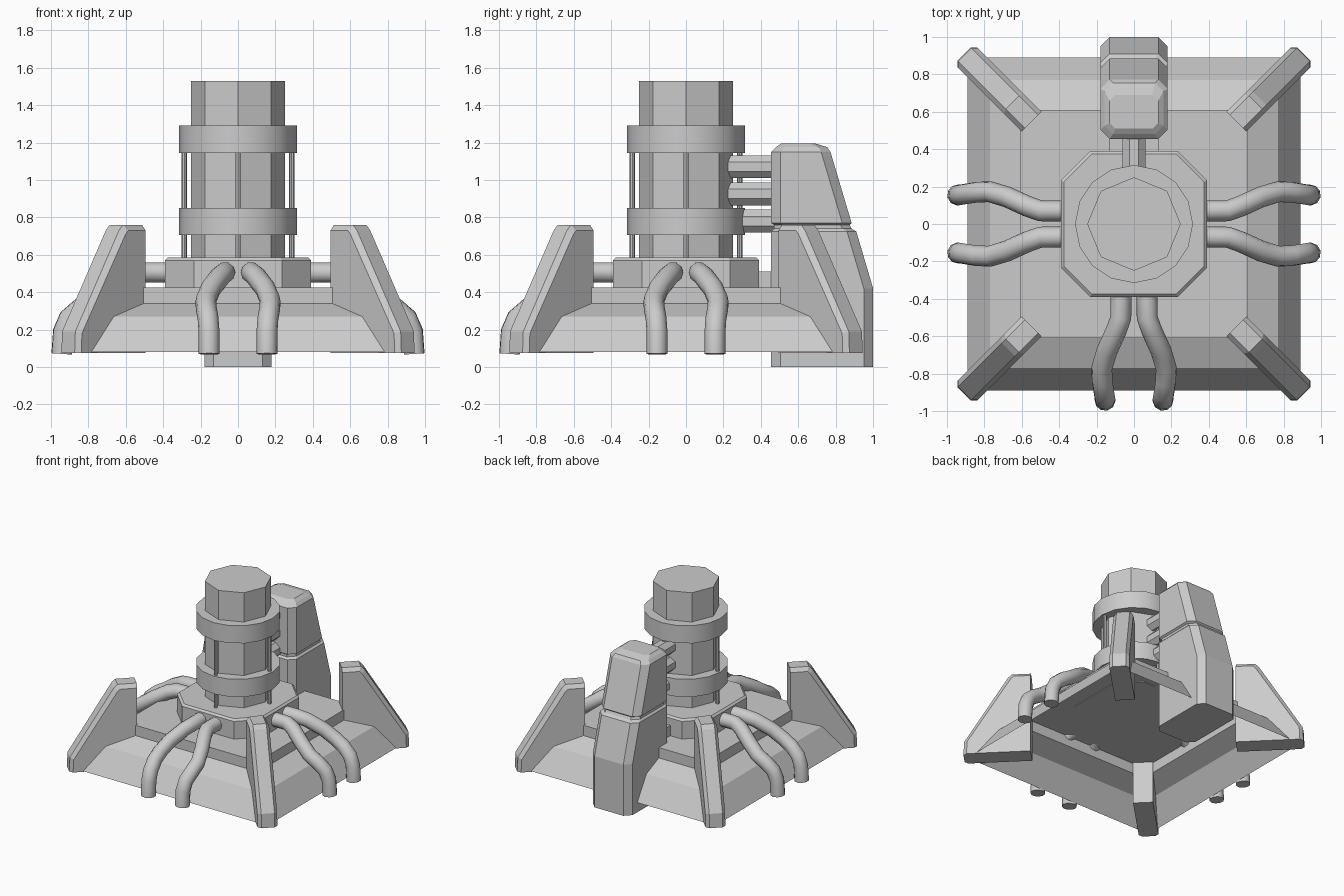
import bpy, bmesh
from math import radians, pi, cos, sin
from mathutils import Matrix

if "Cube" in bpy.data.objects:
    bpy.data.objects.remove(bpy.data.objects["Cube"])


def loft(name, rings, cap_start=True, cap_end=True, matrix=None, smooth=False):
    """Skin equal-length loops of points into one mesh."""
    bm = bmesh.new()
    loops = [[bm.verts.new(p) for p in ring] for ring in rings]
    n = len(loops[0])
    for a, b in zip(loops, loops[1:]):
        for i in range(n):
            j = (i + 1) % n
            bm.faces.new((a[i], a[j], b[j], b[i]))
    if cap_start:
        bm.faces.new(loops[0][::-1])
    if cap_end:
        bm.faces.new(loops[-1])
    if cap_start and cap_end:
        bmesh.ops.recalc_face_normals(bm, faces=bm.faces)
    if matrix:
        bm.transform(matrix)
    me = bpy.data.meshes.new(name)
    bm.to_mesh(me)
    bm.free()
    ob = bpy.data.objects.new(name, me)
    bpy.context.collection.objects.link(ob)
    if smooth:
        bpy.ops.object.select_all(action='DESELECT')
        ob.select_set(True)
        bpy.context.view_layer.objects.active = ob
        bpy.ops.object.shade_smooth_by_angle(angle=radians(35))
    return ob


def rect(z, x, y0, y1, c):
    """Rectangle with corners cut by c."""
    return [(x - c, y0, z), (x, y0 + c, z), (x, y1 - c, z), (x - c, y1, z),
            (c - x, y1, z), (-x, y1 - c, z), (-x, y0 + c, z), (c - x, y0, z)]


def square(z, h):
    return [(h, -h, z), (h, h, z), (-h, h, z), (-h, -h, z)]


def circle(z, r, n, phase=0):
    return [(r * cos(2 * pi * i / n + phase), r * sin(2 * pi * i / n + phase), z) for i in range(n)]


# Hollow stepped base, open underneath
loft("base_shell", [square(0.08, 0.89), square(0.27, 0.77), square(0.34, 0.61), square(0.425, 0.61)],
     cap_start=False)

# Octagonal collar and central column
loft("collar", [rect(0.42, 0.39, -0.39, 0.39, 0.155), rect(0.57, 0.39, -0.39, 0.39, 0.155),
                rect(0.585, 0.375, -0.375, 0.375, 0.15)])
loft("column", [circle(0.58, 0.25, 8), circle(1.53, 0.25, 8)])

# Column bands and the thin rods passing through them
for name, z0, z1 in (("lower_band", 0.705, 0.85), ("upper_band", 1.145, 1.29)):
    loft(name, [circle(z0, 0.315, 16), circle(z1, 0.315, 16)], smooth=True)
for i in range(4):
    a = i * pi / 2
    loft(f"rod_{i}", [circle(0.58, 0.014, 8), circle(1.15, 0.014, 8)],
         matrix=Matrix.Translation((0.287 * cos(a), 0.287 * sin(a), 0)))

# Diagonal corner fins: outer profile across the middle, inset profile on the sides
core = [(0.775, 0.075), (0.775, 0.76), (0.92, 0.76), (0.95, 0.73), (1.28, 0.19), (1.285, 0.075)]
side = [(0.775, 0.075), (0.775, 0.73), (0.905, 0.73), (0.925, 0.71), (1.255, 0.18), (1.26, 0.075)]
fin = [[(r, u, z) for r, z in prof]
       for u, prof in ((-0.075, side), (-0.05, core), (0.05, core), (0.075, side))]
for i in range(4):
    loft(f"corner_fin_{i}", fin, matrix=Matrix.Rotation(pi / 4 + i * pi / 2, 4, 'Z'))

# Rear housing in two sections with a recessed seam
loft("rear_housing", [
    rect(0.0, 0.18, 0.455, 1.0, 0.05),
    rect(0.42, 0.18, 0.455, 1.0, 0.05),
    rect(0.725, 0.18, 0.455, 0.91, 0.05),
    rect(0.74, 0.165, 0.47, 0.885, 0.05),
    rect(0.76, 0.165, 0.47, 0.875, 0.05),
    rect(0.77, 0.18, 0.455, 0.885, 0.05),
    rect(1.15, 0.18, 0.455, 0.772, 0.05),
    rect(1.175, 0.158, 0.48, 0.755, 0.045),
    rect(1.195, 0.13, 0.51, 0.69, 0.03)])
loft("housing_mount", [[(x, y, z) for x, y in ((0.13, 0.37), (0.13, 0.47), (-0.13, 0.47), (-0.13, 0.37))]
                       for z in (0.42, 0.51)])

# Octagonal pipes between column and housing
for i, z in enumerate((0.78, 0.925, 1.07)):
    loft(f"rear_pipe_{i}", [circle(-0.48, 0.066, 8, pi / 8), circle(-0.2, 0.066, 8, pi / 8)],
         matrix=Matrix.Translation((0, 0, z)) @ Matrix.Rotation(pi / 2, 4, 'X'))

# Bent hoses in mirrored pairs on the front, right and left
path = [(0.07, -0.36, 0.505), (0.07, -0.50, 0.505), (0.095, -0.57, 0.485), (0.145, -0.68, 0.42),
        (0.172, -0.77, 0.355), (0.17, -0.84, 0.315), (0.16, -0.905, 0.26), (0.155, -0.935, 0.19),
        (0.155, -0.943, 0.07)]
for face, ang in (("front", 0), ("right", pi / 2), ("left", -pi / 2)):
    for s in (-1, 1):
        cu = bpy.data.curves.new(f"{face}_hose", 'CURVE')
        cu.dimensions = '3D'
        cu.bevel_depth = 0.056
        cu.bevel_resolution = 3
        cu.use_fill_caps = True
        sp = cu.splines.new('POLY')
        sp.points.add(len(path) - 1)
        for p, (x, y, z) in zip(sp.points, path):
            p.co = (s * x, y, z, 1)
        sp.use_smooth = True
        ob = bpy.data.objects.new(f"{face}_hose", cu)
        ob.rotation_euler.z = ang
        bpy.context.collection.objects.link(ob)
        bpy.ops.object.select_all(action='DESELECT')
        ob.select_set(True)
        bpy.context.view_layer.objects.active = ob
        bpy.ops.object.convert(target='MESH')
        bpy.ops.object.shade_smooth_by_angle(angle=radians(40))
